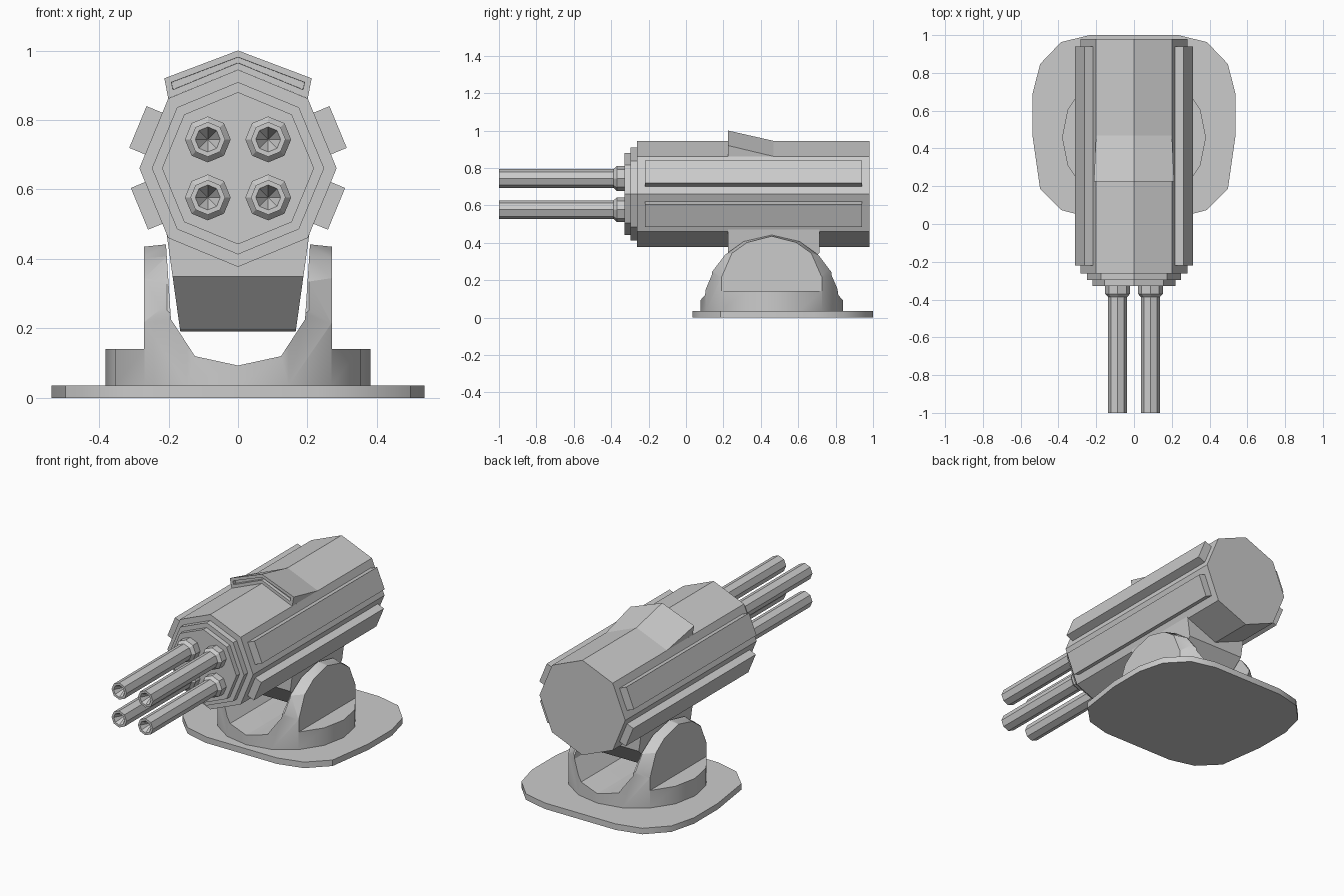
import bpy, bmesh, math

if "Cube" in bpy.data.objects:
    bpy.data.objects.remove(bpy.data.objects["Cube"])

CY = 0.458   # yoke centre in y
BZ = 0.661   # body axis height


def finish(name, bm):
    bmesh.ops.remove_doubles(bm, verts=bm.verts[:], dist=1e-5)
    bmesh.ops.recalc_face_normals(bm, faces=bm.faces[:])
    me = bpy.data.meshes.new(name)
    bm.to_mesh(me)
    bm.free()
    ob = bpy.data.objects.new(name, me)
    bpy.context.collection.objects.link(ob)
    return ob


def loft(name, axis, sections):
    """Join 2D outlines, given as (position, points), along an axis."""
    place = {'x': lambda u, v, t: (t, u, v),
             'y': lambda u, v, t: (u, t, v),
             'z': lambda u, v, t: (u, v, t)}[axis]
    bm = bmesh.new()
    rings = [[bm.verts.new(place(u, v, t)) for u, v in pts] for t, pts in sections]
    n = len(rings[0])
    bm.faces.new(rings[0])
    bm.faces.new(rings[-1])
    for p, q in zip(rings, rings[1:]):
        for i in range(n):
            j = (i + 1) % n
            bm.faces.new((p[i], p[j], q[j], q[i]))
    return finish(name, bm)


def prism(name, pts, axis, a, b):
    return loft(name, axis, [(a, pts), (b, pts)])


def lathe(name, profile, x, z, n=8):
    """Turn (radius, y) points round an axis parallel to y."""
    bm = bmesh.new()
    rings = []
    for r, y in profile:
        if r == 0:
            rings.append([bm.verts.new((x, y, z))] * n)
        else:
            rings.append([bm.verts.new((x + r * math.cos(2 * math.pi * i / n), y,
                                        z + r * math.sin(2 * math.pi * i / n)))
                          for i in range(n)])
    for p, q in zip(rings, rings[1:]):
        for i in range(n):
            j = (i + 1) % n
            bm.faces.new(list(dict.fromkeys((p[i], p[j], q[j], q[i]))))
    return finish(name, bm)


def mirrored(half, shift=0):
    """Complete a symmetric outline from its right half."""
    full = half + [(-u, v) for u, v in reversed(half) if u != 0]
    return [(u + shift, v) for u, v in full]


def boolean(ob, cutter, op):
    mod = ob.modifiers.new("cut", 'BOOLEAN')
    mod.operation = op
    mod.object = cutter
    mod.solver = 'EXACT'
    bpy.context.view_layer.objects.active = ob
    bpy.ops.object.modifier_apply(modifier=mod.name)
    bpy.data.objects.remove(cutter, do_unlink=True)


def smooth(ob, degrees):
    bpy.ops.object.select_all(action='DESELECT')
    ob.select_set(True)
    bpy.context.view_layer.objects.active = ob
    bpy.ops.object.shade_smooth_by_angle(angle=math.radians(degrees))


# Base plate
plate = prism("base_plate", mirrored([(0.235, 0.034), (0.386, 0.074), (0.497, 0.185),
                                      (0.537, 0.465), (0.537, 0.69), (0.497, 0.847),
                                      (0.386, 0.963), (0.235, 1.0)]), 'z', 0, 0.036)
smooth(plate, 34)

# Yoke: round drum, cut to a rounded arch, flattened outside, with a channel between the arms
circle = [(0.381 * math.cos(math.pi * i / 8), CY + 0.381 * math.sin(math.pi * i / 8))
          for i in range(16)]
yoke = prism("yoke", circle, 'z', 0.035, 0.5)
inner = mirrored([(0.4, 0.0), (0.4, 0.09), (0.361, 0.122), (0.331, 0.228),
                  (0.25, 0.335), (0.15, 0.407), (0, 0.442)], CY)
outer = mirrored([(0.4, 0.0), (0.4, 0.09), (0.31, 0.14), (0.272, 0.205),
                  (0.21, 0.345), (0.13, 0.402), (0, 0.435)], CY)
boolean(yoke, loft("arch_cutter", 'x', [(-0.6, outer), (-0.272, outer), (-0.205, inner),
                                        (0.205, inner), (0.272, outer), (0.6, outer)]),
        'INTERSECT')
channel = mirrored([(0.208, 0.6), (0.207, 0.437), (0.193, 0.226), (0.124, 0.12), (0, 0.093)])
boolean(yoke, prism("channel_cutter", channel, 'y', -0.2, 1.2), 'DIFFERENCE')
for s in (-1, 1):
    side = [(0.27 * s, 0.141), (0.6 * s, 0.141), (0.6 * s, 0.7), (0.27 * s, 0.7)]
    boolean(yoke, prism("side_cutter", side, 'y', -0.2, 1.2), 'DIFFERENCE')
smooth(yoke, 29)

# Tapered pivot block hanging from the body
pivot = prism("pivot_block", [(0.225, 0.48), (0.225, 0.349), (0.37, 0.196), (0.47, 0.191),
                              (0.57, 0.196), (0.715, 0.349), (0.715, 0.48)], 'x', -1, 1)
for v in pivot.data.vertices:
    v.co.x *= 0.166 + (v.co.z - 0.19) * 0.14

# Octagonal body with stepped front
lathe("body", [(0, 0.98), (0.284, 0.98), (0.284, -0.262), (0.248, -0.262), (0.248, -0.297),
               (0.219, -0.297), (0.219, -0.328), (0, -0.328)], 0, BZ)

# Side rails, one on each of the four side facets (lower pair slightly thinner)
for sx in (-1, 1):
    for sz, thick in ((-1, 0.044), (1, 0.049)):
        quad = []
        for a, b in ((-0.065, -0.002), (0.065, -0.002), (0.065, thick), (-0.065, thick)):
            quad.append((sx * (0.243 - 0.383 * a + 0.924 * b),
                         BZ + sz * (0.1 + 0.924 * a + 0.383 * b)))
        prism("side_rail", quad, 'y', -0.22, 0.94)

# Wedge hood on top with a recessed chevron slot
bm = bmesh.new()
low = [(-0.201, 0.862), (0, 0.945), (0.201, 0.862)]
top = [(-0.212, 0.92), (0, 1.0), (0.212, 0.92)]
L = [bm.verts.new((x, 0.225, z)) for x, z in low]
T = [bm.verts.new((x, 0.225, z)) for x, z in top]
B = [bm.verts.new((x, 0.468, z)) for x, z in low]
front = []
for i in (0, 1):
    front.append(bm.faces.new((L[i], L[i + 1], T[i + 1], T[i])))
    bm.faces.new((T[i], T[i + 1], B[i + 1], B[i]))
    bm.faces.new((B[i], B[i + 1], L[i + 1], L[i]))
bm.faces.new((L[0], T[0], B[0]))
bm.faces.new((L[2], B[2], T[2]))
bmesh.ops.recalc_face_normals(bm, faces=bm.faces[:])
for rim in (0.018, 0.0005):
    bmesh.ops.inset_region(bm, faces=front, thickness=rim, use_even_offset=True)
for v in {v for f in front for v in f.verts}:
    v.co.y = 0.245
finish("top_hood", bm)

# Four barrels with collars and conical bores
for x in (-0.087, 0.087):
    for z in (0.744, 0.577):
        lathe("barrel", [(0, -0.327), (0.066, -0.327), (0.066, -0.37), (0.05, -0.387),
                         (0.05, -1.0), (0.036, -1.0), (0, -0.93)], x, z)
